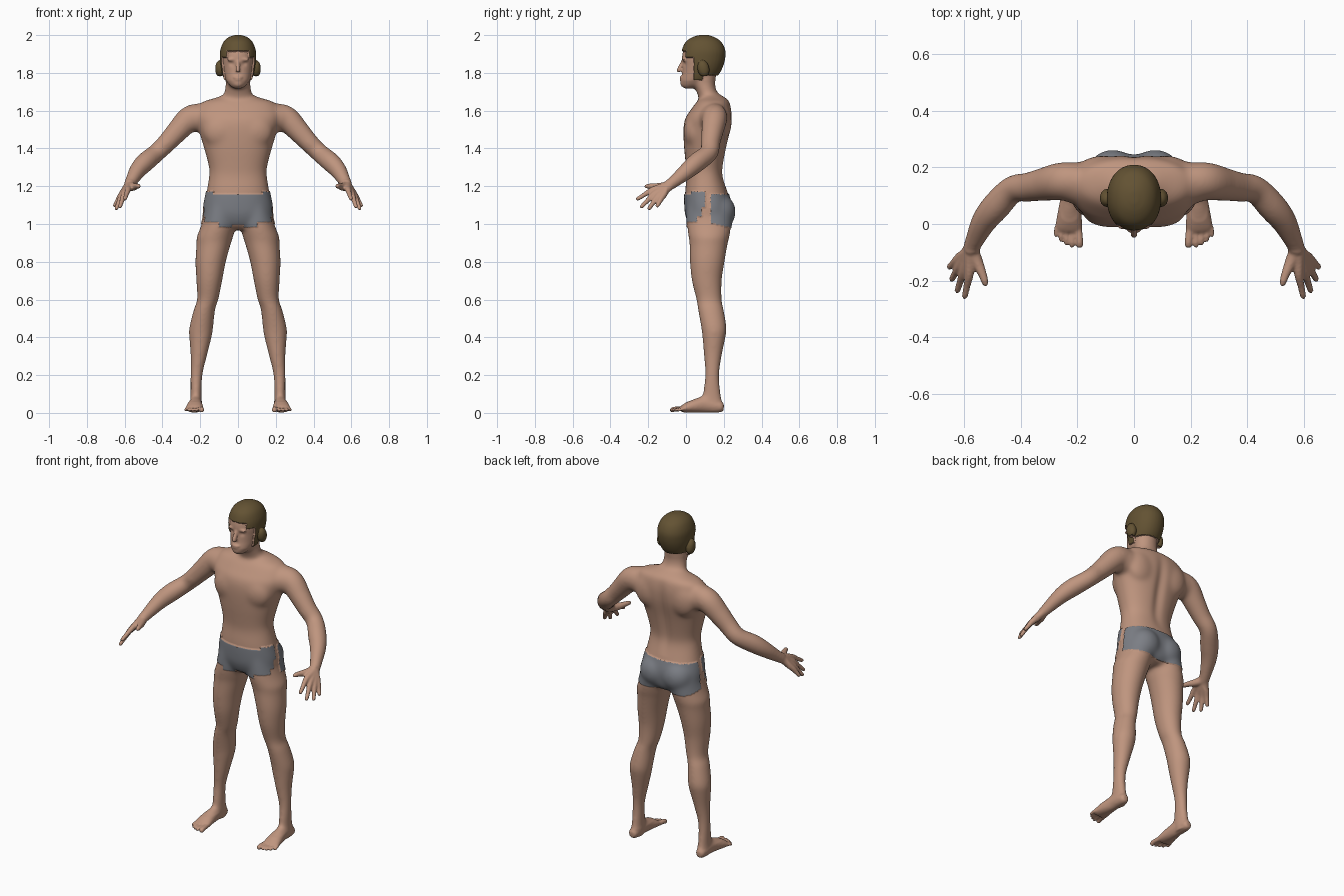
import bpy, bmesh
from math import sin, cos, pi, exp, radians, copysign
from mathutils import Vector, Matrix

if "Cube" in bpy.data.objects:
    bpy.data.objects.remove(bpy.data.objects["Cube"])

UP = Vector((0, 0, 1))
SIDES = (1, -1)
bm = bmesh.new()


def material(name, rgb):
    m = bpy.data.materials.new(name)
    m.use_nodes = True
    m.diffuse_color = (*rgb, 1)
    bsdf = m.node_tree.nodes["Principled BSDF"]
    bsdf.inputs["Base Color"].default_value = (*rgb, 1)
    bsdf.inputs["Roughness"].default_value = 0.7
    return m


def dense(rows, n=5):
    """Catmull-Rom interpolation between key rows."""
    pts = [rows[0], *rows, rows[-1]]
    out = []
    for a, b, c, d in zip(pts, pts[1:], pts[2:], pts[3:]):
        for i in range(n):
            t = i / n
            out.append([q + t / 2 * (r - p + t * (2 * p - 5 * q + 4 * r - s + t * (3 * (q - r) + s - p)))
                        for p, q, r, s in zip(a, b, c, d)])
    return out + [list(rows[-1])]


def skin(rings):
    """Bridge rings of points into a closed tube."""
    loops = [[bm.verts.new(p) for p in ring] for ring in rings]
    for lo, hi in zip(loops, loops[1:]):
        for i in range(len(lo)):
            bm.faces.new((lo[i - 1], lo[i], hi[i], hi[i - 1]))
    bm.faces.new(loops[0])
    bm.faces.new(loops[-1])


def oval(center, u, v, power=2.0, segs=32):
    def bend(c):
        return copysign(abs(c) ** (2 / power), c)
    angles = [2 * pi * i / segs for i in range(segs)]
    return [center + u * bend(cos(a)) + v * bend(sin(a)) for a in angles]


def stack(rows, side=1, power=2.0):
    """Level rings: height, centre x, front y, back y, half width."""
    skin([oval(Vector((side * x, (f + b) / 2, z)), Vector((w, 0, 0)), Vector((0, (b - f) / 2, 0)), power)
          for z, x, f, b, w in dense(rows)])


def limb(rows, side=1):
    """Rings square to a path: x, y, z, radius and optional second radius."""
    rows = dense([(*r[:4], r[-1]) for r in rows])
    path = [Vector((side * r[0], r[1], r[2])) for r in rows]
    rings = []
    for i, (p, r) in enumerate(zip(path, rows)):
        t = (path[min(i + 1, len(path) - 1)] - path[max(i - 1, 0)]).normalized()
        u = t.cross(UP).normalized()
        rings.append(oval(p, u * r[3], u.cross(t) * r[4], segs=20))
    skin(rings)


def ball(loc, radii, tilt=0):
    m = Matrix.Translation(loc) @ Matrix.Rotation(tilt, 4, 'X') @ Matrix.Diagonal((*radii, 1))
    bmesh.ops.create_icosphere(bm, subdivisions=4, radius=1, matrix=m)


# Torso, neck and head
stack([(.97, 0, .05, .2, .07), (1, 0, .02, .23, .16), (1.05, 0, 0, .24, .182), (1.1, 0, -.005, .24, .181),
       (1.17, 0, -.005, .22, .167), (1.25, 0, .003, .197, .154), (1.3, 0, 0, .197, .154),
       (1.4, 0, -.01, .215, .18), (1.5, 0, -.014, .238, .21), (1.56, 0, -.004, .244, .225),
       (1.6, 0, .022, .242, .222), (1.645, 0, .055, .232, .19), (1.668, 0, .08, .21, .12),
       (1.685, 0, .085, .18, .075)], power=2.25)
stack([(1.6, 0, .06, .22, .1), (1.66, 0, .068, .2, .088), (1.7, 0, .055, .165, .072),
       (1.74, 0, .04, .155, .067), (1.8, 0, .04, .16, .065)])
stack([(1.715, 0, -.014, .03, .025), (1.74, 0, -.028, .085, .052), (1.77, 0, -.026, .14, .067),
       (1.8, 0, -.02, .17, .076), (1.84, 0, -.018, .19, .084), (1.88, 0, -.021, .2, .088),
       (1.92, 0, -.014, .2, .086), (1.96, 0, .005, .18, .07), (1.983, 0, .04, .145, .044),
       (1.993, 0, .075, .115, .012)], power=2.1)

# Face
limb([(0, -.014, 1.868, .008), (0, -.024, 1.845, .01), (0, -.034, 1.82, .013), (0, -.032, 1.806, .012)])
ball((0, -.041, 1.813), (.01, .01, .009))
ball((0, -.024, 1.776), (.024, .011, .006))
ball((0, -.023, 1.764), (.021, .011, .007))
ball((0, -.022, 1.738), (.025, .013, .014))

for s in SIDES:
    # Brow, ears
    ball((s * .03, -.009, 1.87), (.028, .012, .01))
    ball((s * .096, .092, 1.822), (.017, .024, .038), radians(12))
    # Chest, shoulder cap, shoulder blades and buttocks
    ball((s * .085, .046, 1.49), (.1, .058, .095))
    ball((s * .2, .145, 1.56), (.09, .075, .075))
    ball((s * .11, .19, 1.54), (.09, .052, .1))
    ball((s * .075, .175, 1.065), (.088, .084, .09))
    # Leg
    stack([(1.1, .09, .01, .235, .08), (1, .103, .005, .24, .09), (.93, .123, .013, .23, .097),
           (.9, .128, .018, .222, .092), (.8, .145, .02, .205, .081), (.7, .152, .03, .19, .069),
           (.6, .16, .054, .19, .057), (.55, .177, .062, .2, .057), (.45, .195, .08, .216, .064),
           (.4, .199, .086, .21, .06), (.3, .208, .094, .19, .044), (.2, .22, .1, .177, .033),
           (.1, .222, .088, .186, .03), (.04, .222, .09, .195, .031), (.008, .222, .1, .19, .025)], s)
    # Foot and toes
    limb([(.225, .2, .03, .014, .016), (.225, .18, .032, .028, .03), (.225, .1, .045, .034, .044),
          (.228, .04, .036, .042, .036), (.23, -.005, .025, .048, .024), (.231, -.025, .019, .044, .016)], s)
    for x, tip, r in ((.193, -.084, .0135), (.219, -.084, .0085), (.239, -.076, .008),
                      (.258, -.064, .008), (.276, -.047, .008)):
        limb([(.23 + .85 * (x - .23), 0, .022, r), (x, tip + .025, .02, r), (x, tip + .008, .014, r),
              (x, tip, .012, r * .6)], s)
    # Arm
    limb([(.17, .15, 1.582, .058), (.25, .152, 1.562, .068), (.32, .14, 1.492, .06),
          (.375, .13, 1.432, .053), (.43, .122, 1.378, .05), (.49, .06, 1.328, .053),
          (.53, .01, 1.285, .047), (.56, -.05, 1.235, .037), (.578, -.09, 1.203, .031)], s)
    # Palm strands run from the wrist through each knuckle to the fingertip
    wrist = Vector((.577, -.085, 1.205))
    for knuckle, tip in (((.583, -.18, 1.18), (.6, -.264, 1.128)), ((.603, -.17, 1.158), (.627, -.242, 1.085)),
                         ((.619, -.152, 1.143), (.647, -.2, 1.075)), ((.627, -.128, 1.14), (.656, -.155, 1.09))):
        k, t = Vector(knuckle), Vector(tip)
        limb([(*wrist, .026), (*wrist.lerp(k, .5), .021), (*k, .016), (*k.lerp(t, .5), .0125),
              (*k.lerp(t, .9), .0105), (*t, .005)], s)
    limb([(*wrist, .025), (.557, -.13, 1.197, .022), (.537, -.175, 1.2, .0155),
          (.527, -.205, 1.2, .0125), (.523, -.22, 1.198, .006)], s)

# Fuse all parts into one skin
bmesh.ops.recalc_face_normals(bm, faces=bm.faces)
mesh = bpy.data.meshes.new("blank")
bm.to_mesh(mesh)
bm.free()
body = bpy.data.objects.new("body", mesh)
bpy.context.collection.objects.link(body)
fuse = body.modifiers.new("fuse", 'REMESH')
fuse.mode = 'VOXEL'
fuse.voxel_size = .0052
graph = bpy.context.evaluated_depsgraph_get()
mesh = bpy.data.meshes.new_from_object(body.evaluated_get(graph))
body.modifiers.clear()
body.data = mesh
mesh.name = "body"
bm = bmesh.new()
bm.from_mesh(mesh)


# Relax the big forms strongly, the fine ones lightly
def fine(p):
    return p.z > 1.755 or p.z < .06 or (abs(p.x) > .5 and p.y < -.1)


broad = [v for v in bm.verts if not fine(v.co)]
for verts, times in ((broad, 45), (bm.verts[:], 3)):
    for _ in range(times):
        bmesh.ops.smooth_vert(bm, verts=verts, factor=.5, use_axis_x=True, use_axis_y=True, use_axis_z=True)

# Spine groove, eye sockets and flat soles
for v in bm.verts:
    p = v.co
    if 1.18 < p.z < 1.66 and p.y > .14:
        p.y -= .013 * exp(-(p.x / .03) ** 2) * sin(pi * (p.z - 1.18) / .48)
    if p.z > 1.8 and p.y < .03:
        p.y += .006 * exp(-((abs(p.x) - .033) ** 2 + (p.z - 1.849) ** 2) / .013 ** 2)
    p.z = max(p.z, 0)


# Two cloth panels leave a strip of skin at each hip
def is_shorts(p):
    x = abs(p.x)
    if x > .25:
        return False
    if p.y > .13:
        return 1 - .25 * max(0, p.y - .15) < p.z < 1.155
    side_edge = .1 if p.z > 1.09 else .085 if p.z > 1.04 else .06
    hem = 1.01 if x > .1 else .985 if x > .035 else 1
    return p.y < side_edge and hem < p.z < (1.155 if x < .13 else 1.17)


# Cropped hair reaches down in front of and behind the ears
def is_hair(p):
    if p.z > (1.915 if abs(p.x) < .055 else 1.885):
        return True
    return p.y > .045 and p.z > (1.765 if p.y < .085 else 1.79)


bm.normal_update()
for slot, rule, lift in ((1, is_shorts, .005), (2, is_hair, .008)):
    chosen = [f for f in bm.faces if rule(f.calc_center_median())]
    for f in chosen:
        f.material_index = slot
    for v in {v for f in chosen for v in f.verts}:
        v.co += v.normal * lift

mesh.materials.clear()
for name, rgb in (("skin", (.52, .3, .21)), ("grey_cloth", (.2, .21, .235)), ("brown_hair", (.125, .085, .033))):
    mesh.materials.append(material(name, rgb))
bm.to_mesh(mesh)
bm.free()
bpy.context.view_layer.objects.active = body
body.select_set(True)
bpy.ops.object.shade_smooth_by_angle(angle=radians(50))
